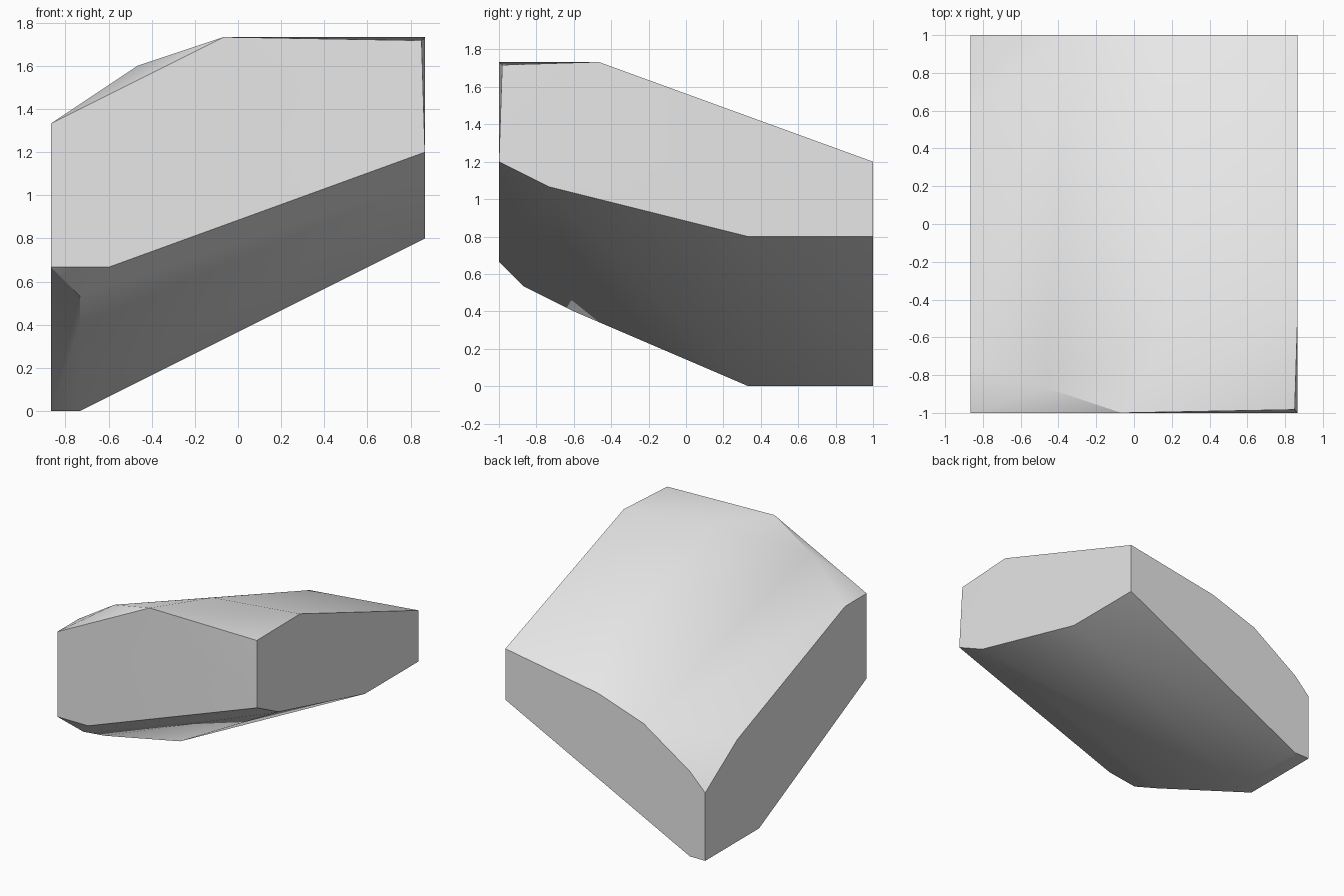
import bpy, bmesh, math

cube = bpy.data.objects.get("Cube")
if cube:
    bpy.data.objects.remove(cube, do_unlink=True)

STEP = 2 / 15  # spacing of the lattice the corners sit on

# Corner points in lattice steps from the front, -x, bottom corner
front = [(0, 0, 10), (6, 0, 13), (13, 0, 9), (2, 0, 5), (0, 0, 5)]
chipped_corner = [(12.88, .13, 12.88)]
plus_x_side = [(13, 4, 13), (13, 15, 9), (13, 15, 6), (13, 10, 6), (13, 2, 8)]
back = [(7, 15, 8), (4, 15, 7), (1, 15, 5), (0, 15, 4), (1, 15, 0), (0, 15, 0)]
minus_x_side = [(0, 12, 6), (0, 2, 10), (0, 10, 0)]
top = [(3, 1, 12), (8, 3, 13), (8, 12, 10)]
bottom = [(1, 1, 4), (1, 3, 3), (1, 10, 0)]

# Faceted block: a convex skin around the corners
bm = bmesh.new()
for group in (front, chipped_corner, plus_x_side, back, minus_x_side, top, bottom):
    for i, j, k in group:
        bm.verts.new(((i - 6.5) * STEP, (j - 7.5) * STEP, k * STEP))
hull = bmesh.ops.convex_hull(bm, input=bm.verts[:])
spare = {g for g in hull["geom_interior"] if isinstance(g, bmesh.types.BMVert)}
bmesh.ops.delete(bm, geom=list(spare), context='VERTS')
bmesh.ops.dissolve_limit(bm, angle_limit=math.radians(0.2),
                         verts=bm.verts[:], edges=bm.edges[:])
bmesh.ops.recalc_face_normals(bm, faces=bm.faces[:])
mesh = bpy.data.meshes.new("stone_block")
bm.to_mesh(mesh)
bm.free()

# Plain light grey
grey = bpy.data.materials.new("light_grey")
grey.use_nodes = True
colour = (0.8, 0.8, 0.8, 1)
grey.diffuse_color = colour
for node in grey.node_tree.nodes:
    if node.type == 'BSDF_PRINCIPLED':
        node.inputs["Base Color"].default_value = colour
mesh.materials.append(grey)

block = bpy.data.objects.new("stone_block", mesh)
bpy.context.collection.objects.link(block)
bpy.ops.object.select_all(action='DESELECT')
block.select_set(True)
bpy.context.view_layer.objects.active = block
bpy.ops.object.shade_smooth_by_angle(angle=math.radians(30))
